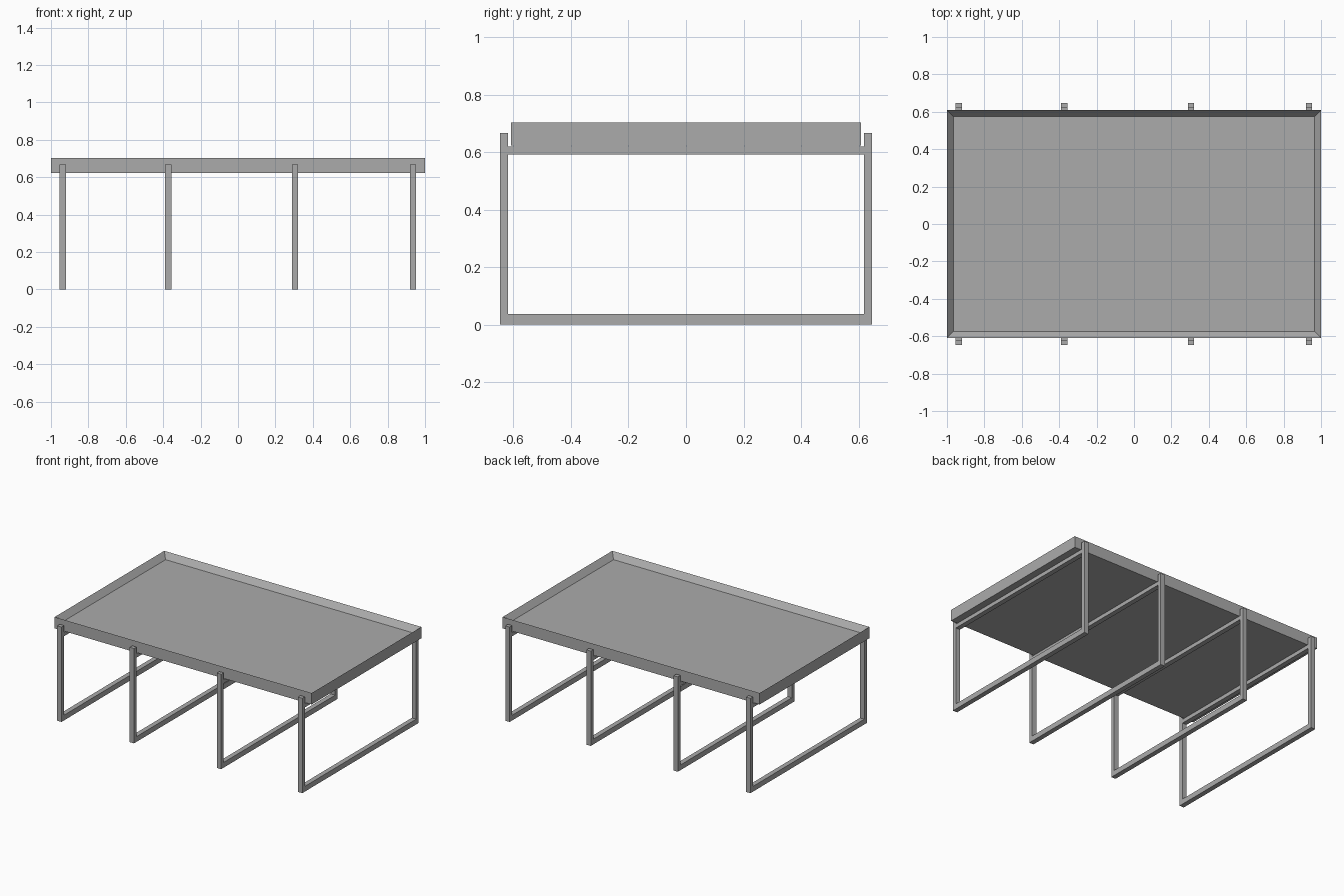
import bpy
import bmesh
from mathutils import Matrix, Vector

cube = bpy.data.objects.get("Cube")
if cube:
    bpy.data.objects.remove(cube, do_unlink=True)

grey = bpy.data.materials.new("plain grey")
grey.use_nodes = True
colour = (0.41, 0.41, 0.41, 1)
grey.diffuse_color = colour
grey.node_tree.nodes["Principled BSDF"].inputs["Base Color"].default_value = colour


def add_box(bm, low, high):
    low, high = Vector(low), Vector(high)
    place = Matrix.Translation((low + high) / 2) @ Matrix.Diagonal((*(high - low), 1))
    return bmesh.ops.create_cube(bm, size=1, matrix=place)["verts"]


def finish(bm, name):
    mesh = bpy.data.meshes.new(name)
    bm.to_mesh(mesh)
    bm.free()
    mesh.materials.append(grey)
    obj = bpy.data.objects.new(name, mesh)
    bpy.context.collection.objects.link(obj)
    return obj


# Shallow tray top: inset the upper face and sink it
TRAY_BOTTOM, TRAY_TOP, RIM, DEPTH = 0.622, 0.702, 0.034, 0.04
bm = bmesh.new()
add_box(bm, (-1, -0.609, TRAY_BOTTOM), (1, 0.609, TRAY_TOP))
bm.normal_update()
top = max(bm.faces, key=lambda f: f.calc_center_median().z)
bmesh.ops.inset_region(bm, faces=[top], thickness=RIM, use_even_offset=True)
bmesh.ops.translate(bm, verts=list(top.verts), vec=(0, 0, -DEPTH))
finish(bm, "tray_top")

# Rectangular leg frames: two posts, a floor rail and a support rail
HALF, INNER, OUTER, POST_TOP = 0.017, 0.619, 0.647, 0.667
for number, x in enumerate((-0.937, -0.373, 0.305, 0.936), 1):
    left, right = x - HALF, x + HALF
    for side, name in ((-1, "front"), (1, "back")):
        bm = bmesh.new()
        ys = sorted((side * INNER, side * OUTER))
        add_box(bm, (left, ys[0], 0), (right, ys[1], POST_TOP))
        finish(bm, f"{name}_leg_{number}")
    for name, low, high in (("floor_rail", 0, 0.037), ("support_rail", 0.592, 0.619)):
        bm = bmesh.new()
        add_box(bm, (left, -INNER, low), (right, INNER, high))
        finish(bm, f"{name}_{number}")
